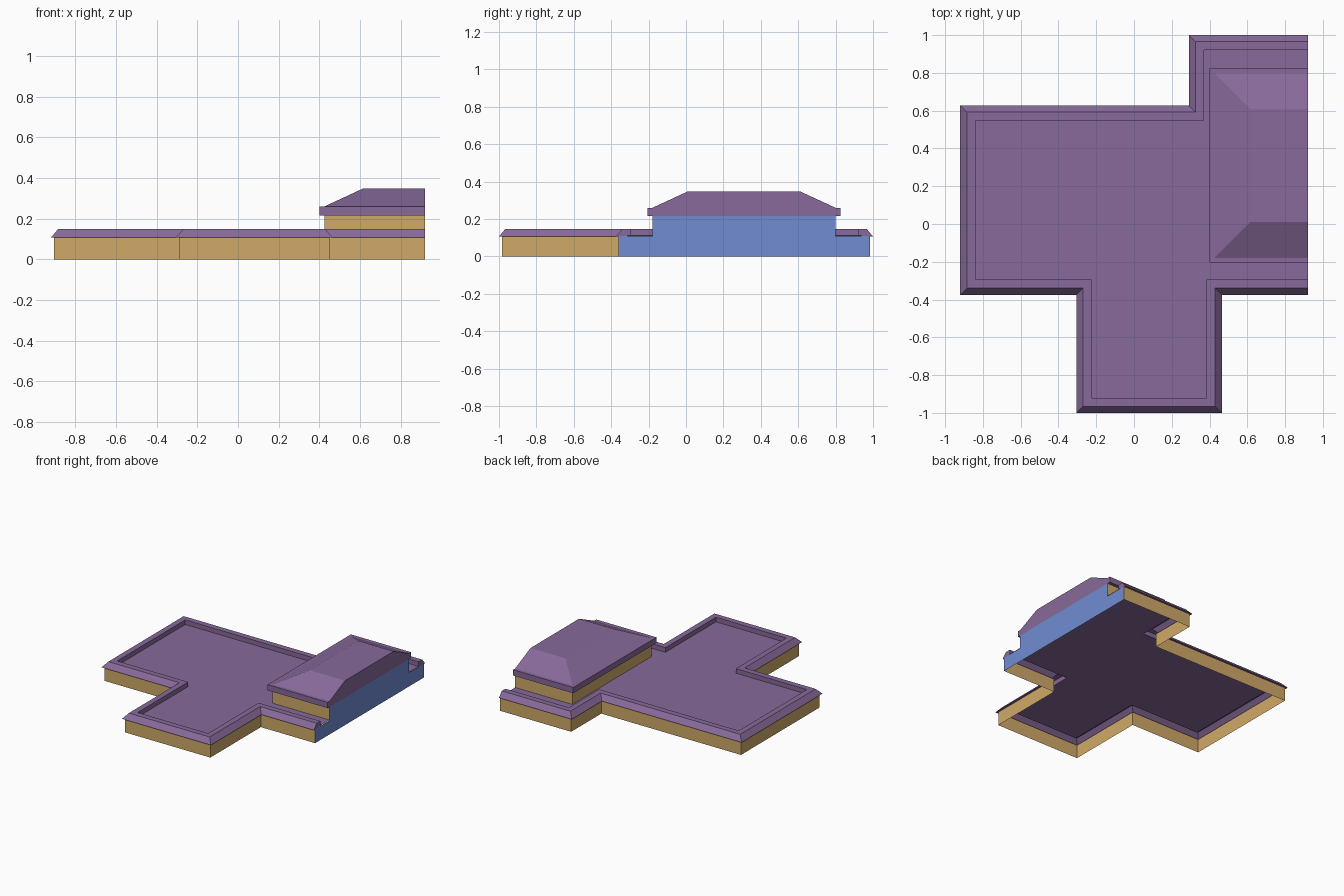
import bpy, bmesh
from mathutils import Vector

if "Cube" in bpy.data.objects:
    bpy.data.objects.remove(bpy.data.objects["Cube"])


def material(name, color):
    m = bpy.data.materials.new(name)
    m.diffuse_color = (*color, 1)
    m.use_nodes = True
    m.node_tree.nodes["Principled BSDF"].inputs["Base Color"].default_value = m.diffuse_color
    return m


TAN = material("tan wall", (0.63, 0.40, 0.14))
BLUE = material("blue party wall", (0.16, 0.265, 0.65))
PURPLE = material("purple roof", (0.245, 0.143, 0.325))
END = 0.92  # plane of the cut end wall


def inset(path, d):
    """Offset an open counter-clockwise right-angled path inward."""
    out = []
    for i, p in enumerate(path):
        shift = Vector((0, 0))
        for a, b in ((i - 1, i), (i, i + 1)):
            if a >= 0 and b < len(path):
                t = (Vector(path[b]) - Vector(path[a])).normalized()
                shift += Vector((-t.y, t.x)) * d
        out.append(Vector(p) + shift)
    return out


def sweep(name, path, profile, mat, top=False, end_caps=None):
    """Sweep (inset, z) profile along path; optional top face and end caps."""
    bm = bmesh.new()
    rings = [[bm.verts.new((p.x, p.y, z)) for p in inset(path, d)] for d, z in profile]
    for lo, hi in zip(rings, rings[1:]):
        for i in range(len(path) - 1):
            bm.faces.new((lo[i], lo[i + 1], hi[i + 1], hi[i]))
    if top:
        bm.faces.new(rings[-1])
    start, stop = [r[0] for r in rings], [r[-1] for r in rings]
    if end_caps == "joined":
        bm.faces.new(start + stop[::-1])
    elif end_caps == "separate":
        bm.faces.new(start)
        bm.faces.new(stop[::-1])
    finish(name, bm, mat)


def finish(name, bm, mat):
    me = bpy.data.meshes.new(name)
    bm.to_mesh(me)
    bm.free()
    me.materials.append(mat)
    bpy.context.collection.objects.link(bpy.data.objects.new(name, me))


# Eave outlines, starting and stopping at the cut end
lower = [(END, 1.0), (0.29, 1.0), (0.29, 0.627), (-0.92, 0.627), (-0.92, -0.375),
         (-0.305, -0.375), (-0.305, -1.0), (0.465, -1.0), (0.465, -0.375), (END, -0.375)]
upper = [(END, 0.825), (0.40, 0.825), (0.40, -0.205), (END, -0.205)]

# Ground floor walls and flat roof with sloped parapet
sweep("lower_walls", lower, [(0.015, 0), (0.015, 0.107)], TAN)
sweep("lower_roof", lower,
      [(0.015, 0.107), (0, 0.107), (0.035, 0.148), (0.08, 0.148), (0.08, 0.112)],
      PURPLE, top=True, end_caps="separate")

# Upper storey walls and hipped roof
sweep("upper_walls", upper, [(0.025, 0.112), (0.025, 0.215)], TAN)
sweep("upper_roof", upper,
      [(0.025, 0.215), (0, 0.215), (0, 0.26), (0.025, 0.26), (0.215, 0.348)],
      PURPLE, top=True, end_caps="joined")

# Stepped end wall
bm = bmesh.new()
steps = [(-0.36, 0), (0.985, 0), (0.985, 0.11), (0.80, 0.11), (0.80, 0.215),
         (-0.18, 0.215), (-0.18, 0.11), (-0.36, 0.11)]
bm.faces.new([bm.verts.new((END, y, z)) for y, z in steps])
finish("end_wall", bm, BLUE)
